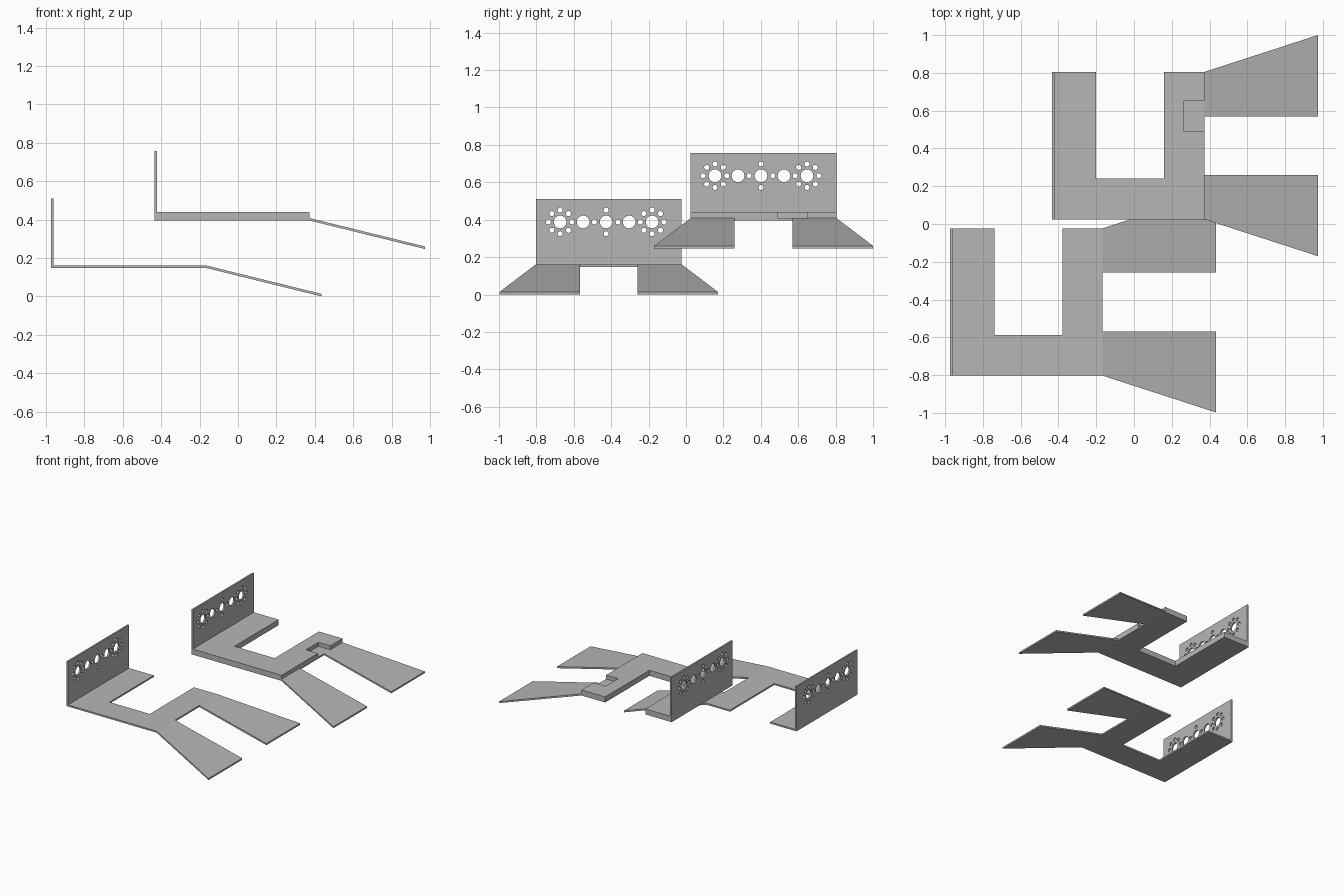
import bpy
import bmesh
from math import cos, sin, pi
from mathutils import Matrix, Vector

if "Cube" in bpy.data.objects:
    bpy.data.objects.remove(bpy.data.objects["Cube"], do_unlink=True)

grey = bpy.data.materials.new("plain grey")
grey.use_nodes = True
grey.diffuse_color = (0.47, 0.47, 0.47, 1)
grey.node_tree.nodes["Principled BSDF"].inputs["Base Color"].default_value = grey.diffuse_color


def finish(bm, name):
    bmesh.ops.recalc_face_normals(bm, faces=bm.faces)
    mesh = bpy.data.meshes.new(name)
    bm.to_mesh(mesh)
    bm.free()
    mesh.materials.append(grey)
    obj = bpy.data.objects.new(name, mesh)
    bpy.context.collection.objects.link(obj)
    return obj


def slab(name, outline, thickness):
    """Extrude a 3D outline straight up."""
    bm = bmesh.new()
    face = bm.faces.new([bm.verts.new(p) for p in outline])
    top = bmesh.ops.extrude_face_region(bm, geom=[face])["geom"]
    verts = [v for v in top if isinstance(v, bmesh.types.BMVert)]
    bmesh.ops.translate(bm, verts=verts, vec=(0, 0, thickness))
    return finish(bm, name)


def box(name, x0, x1, y0, y1, z0, z1):
    return slab(name, [(x0, y0, z0), (x1, y0, z0), (x1, y1, z0), (x0, y1, z0)], z1 - z0)


def cut(obj, cutter):
    cutter.hide_render = True
    mod = obj.modifiers.new("cut", "BOOLEAN")
    mod.operation = "DIFFERENCE"
    mod.solver = "EXACT"
    mod.object = cutter
    bpy.context.view_layer.objects.active = obj
    bpy.ops.object.modifier_apply(modifier=mod.name)
    bpy.data.objects.remove(cutter, do_unlink=True)


def hole_cutter(x, y, z):
    """Row of five bores, rings of small holes at the ends, a cross in the middle."""
    step, ring = 0.123, 0.063
    holes = [(k * step, 0, 0.034) for k in range(-2, 3)]
    for k, count in ((-2, 8), (0, 4), (2, 8)):
        holes += [(k * step + ring * cos(2 * pi * i / count),
                   ring * sin(2 * pi * i / count), 0.0135) for i in range(count)]
    bm = bmesh.new()
    for dy, dz, r in holes:
        place = Matrix.Translation((x, y + dy, z + dz)) @ Matrix.Rotation(pi / 2, 4, "Y")
        bmesh.ops.create_cone(bm, cap_ends=True, segments=24, radius1=r, radius2=r,
                              depth=0.1, matrix=place)
    return finish(bm, "hole_cutter")


def bracket(side, origin, base_height, notched):
    ox, oy, oz = origin
    length, width, sheet = 0.807, 0.78, 0.013
    z = oz + 0.148

    # U-shaped base
    shape = [(0, 0), (length, 0), (length, width), (0.595, width),
             (0.595, 0.215), (0.235, 0.215), (0.235, width), (0, width)]
    base = slab(side + "_base", [(ox + x, oy + y, z) for x, y in shape], base_height)
    if notched:
        cut(base, box("notch_cutter", ox + 0.7, ox + 0.9, oy + 0.465, oy + 0.625,
                      z + sheet, z + 0.1))

    # Upright wall with bores
    wall = box(side + "_wall", ox, ox + sheet, oy, oy + width, z + base_height, oz + 0.51)
    cut(wall, hole_cutter(ox, oy + 0.376, oz + 0.388))

    # Sloping, flared feet mirrored about the middle of the base
    middle = oy + width / 2
    for label, s in (("front", -1), ("back", 1)):
        outline = [(ox + length, middle + s * 0.155, z), (ox + length, middle + s * 0.39, z),
                   (ox + 1.408, middle + s * 0.585, oz), (ox + 1.408, middle + s * 0.155, oz)]
        slab(side + "_" + label + "_foot", outline, sheet)


bracket("lower", Vector((-0.973, -0.803, 0)), 0.013, False)
bracket("upper", Vector((-0.435, 0.025, 0.247)), 0.045, True)
